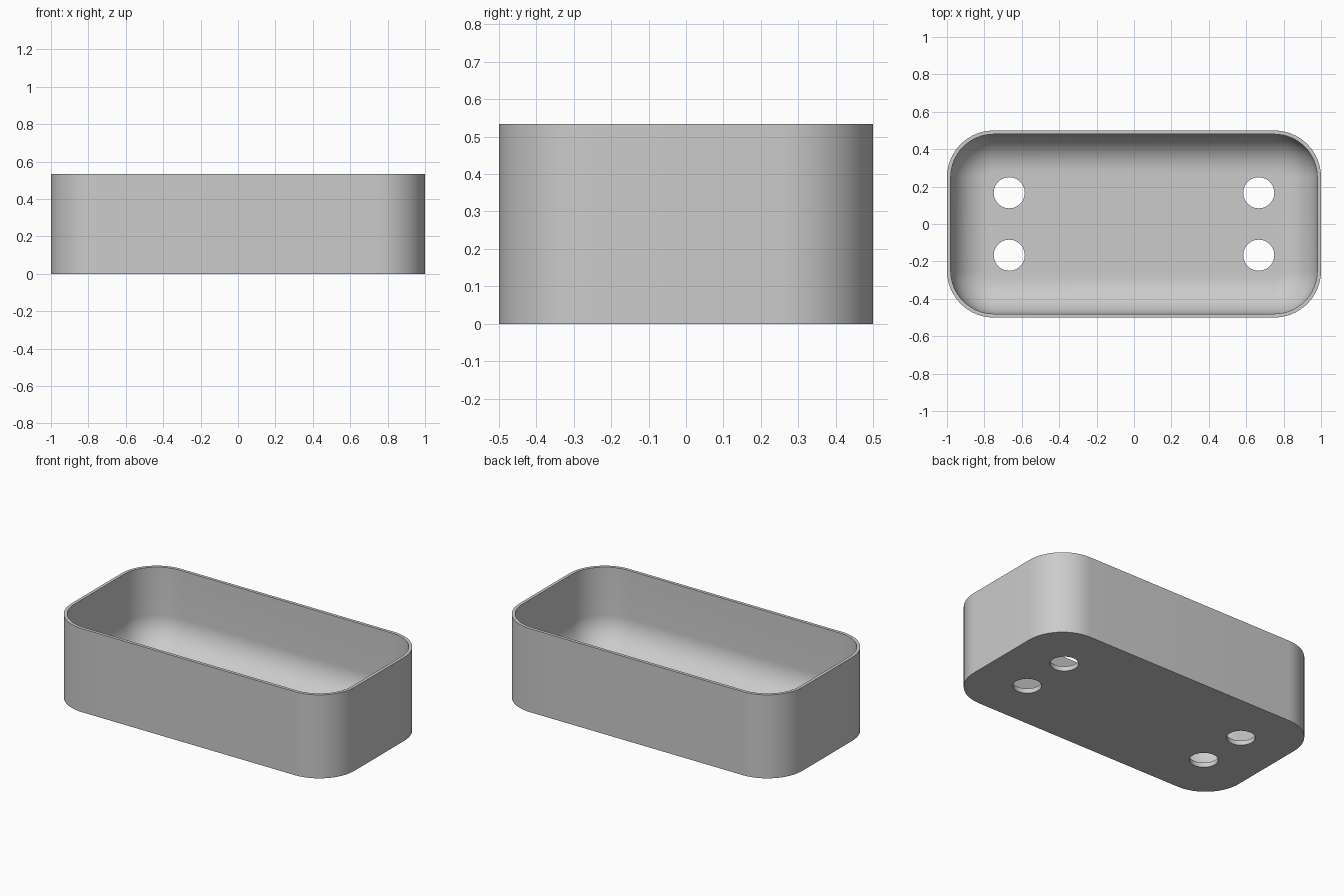
import bpy, bmesh
from math import sin, cos, pi

if "Cube" in bpy.data.objects:
    bpy.data.objects.remove(bpy.data.objects["Cube"])

HALF_X, HALF_Y, HEIGHT = 1.0, 0.5, 0.533
CORNER, WALL, FLOOR, FILLET = 0.25, 0.02, 0.03, 0.2
CORNER_STEPS, FILLET_STEPS = 16, 14

grey = bpy.data.materials.new("plain grey")
grey.use_nodes = True
grey.diffuse_color = (0.6, 0.6, 0.6, 1)
grey.node_tree.nodes["Principled BSDF"].inputs["Base Color"].default_value = grey.diffuse_color


def ring(bm, inset, z):
    """Rounded rectangle of vertices, offset inward from the outer outline."""
    r = CORNER - inset
    verts = []
    for q, (sx, sy) in enumerate([(1, 1), (-1, 1), (-1, -1), (1, -1)]):
        for i in range(CORNER_STEPS + 1):
            a = (q + i / CORNER_STEPS) * pi / 2
            verts.append(bm.verts.new((sx * (HALF_X - CORNER) + r * cos(a),
                                       sy * (HALF_Y - CORNER) + r * sin(a), z)))
    return verts


# Tray body: outer wall, rim, inner wall and rounded transition to the floor
profile = [(0, 0), (0, HEIGHT), (WALL, HEIGHT)]
for i in range(FILLET_STEPS + 1):
    a = i / FILLET_STEPS * pi / 2
    profile.append((WALL + FILLET * (1 - cos(a)), FLOOR + FILLET * (1 - sin(a))))

bm = bmesh.new()
rings = [ring(bm, d, z) for d, z in profile]
for low, high in zip(rings, rings[1:]):
    n = len(low)
    for i in range(n):
        j = (i + 1) % n
        bm.faces.new((low[i], low[j], high[j], high[i]))
bm.faces.new(rings[0][::-1])
bm.faces.new(rings[-1])
bmesh.ops.recalc_face_normals(bm, faces=bm.faces)
mesh = bpy.data.meshes.new("tray")
bm.to_mesh(mesh)
bm.free()
mesh.materials.append(grey)
tray = bpy.data.objects.new("tray", mesh)
bpy.context.collection.objects.link(tray)

# Four drain holes through the floor
for x in (-0.667, 0.667):
    for y in (-0.167, 0.167):
        bpy.ops.mesh.primitive_cylinder_add(vertices=48, radius=0.083, depth=0.2, location=(x, y, 0))
        cutter = bpy.context.object
        cutter.name = "drain_hole_cutter"
        cutter.hide_render = True
        cutter.data.materials.append(grey)
        bpy.ops.object.select_all(action="DESELECT")
        tray.select_set(True)
        bpy.context.view_layer.objects.active = tray
        hole = tray.modifiers.new("drain_hole", "BOOLEAN")
        hole.operation = "DIFFERENCE"
        hole.solver = "EXACT"
        hole.object = cutter
        bpy.ops.object.modifier_apply(modifier=hole.name)
        bpy.data.objects.remove(cutter)

bpy.ops.object.shade_smooth_by_angle(angle=pi / 6)
